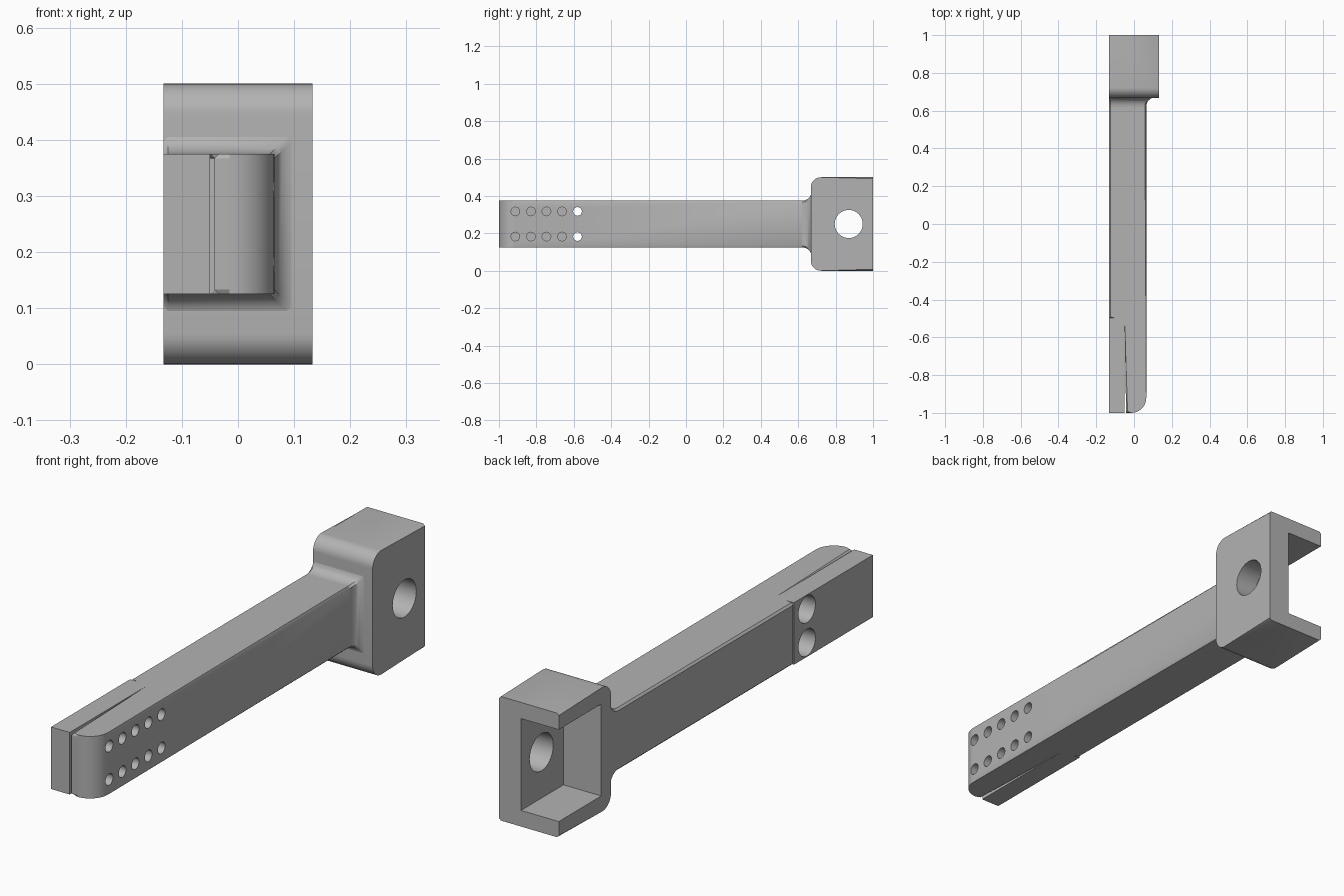
import bpy, bmesh
from math import sin, cos, pi

if "Cube" in bpy.data.objects:
    bpy.data.objects.remove(bpy.data.objects["Cube"], do_unlink=True)

# Overall dimensions
LEFT, RIGHT, HEAD_RIGHT = -0.133, 0.065, 0.133
LOW, HIGH = 0.125, 0.375
FRONT, SLOT_END, FLARE_START, HEAD_FRONT, BACK = -1.0, -0.5, 0.62, 0.667, 1.0
CHAMFER = 0.008

grey = bpy.data.materials.new("plain grey")
grey.use_nodes = True
colour = (0.45, 0.45, 0.45, 1)
grey.diffuse_color = colour
grey.node_tree.nodes["Principled BSDF"].inputs["Base Color"].default_value = colour


def finish(bm, name):
    bmesh.ops.recalc_face_normals(bm, faces=bm.faces)
    mesh = bpy.data.meshes.new(name)
    bm.to_mesh(mesh)
    bm.free()
    mesh.materials.append(grey)
    ob = bpy.data.objects.new(name, mesh)
    bpy.context.collection.objects.link(ob)
    return ob


def arc(cx, cy, r, start, steps=10):
    """Quarter circle, counter-clockwise from the start angle."""
    return [(cx + r * cos(start + pi / 2 * i / steps),
             cy + r * sin(start + pi / 2 * i / steps)) for i in range(steps + 1)]


def prism(name, points, place, low, high, keep_sharp, also=None):
    """Extrude a profile and chamfer the rims of both its caps."""
    bm = bmesh.new()
    ends = [[bm.verts.new(place(a, b, h)) for a, b in points] for h in (low, high)]
    caps = [bm.faces.new(e) for e in ends]
    n = len(points)
    for i in range(n):
        j = (i + 1) % n
        bm.faces.new((ends[0][i], ends[0][j], ends[1][j], ends[1][i]))
    rims = {e for f in caps for e in f.edges
            if not all(abs(v.co.y - keep_sharp) < 1e-4 for v in e.verts)}
    if also:
        rims |= {e for e in bm.edges if also(e)}
    bmesh.ops.bevel(bm, geom=list(rims), offset=CHAMFER, segments=1, affect='EDGES')
    return finish(bm, name)


def box(name, lo, hi):
    bm = bmesh.new()
    bmesh.ops.create_cube(bm, size=1)
    for v in bm.verts:
        v.co = [(a + b) / 2 + c * (b - a) for a, b, c in zip(lo, hi, v.co)]
    return finish(bm, name)


def rod(y, z, radius):
    """Cutter running along x."""
    bpy.ops.mesh.primitive_cylinder_add(vertices=40, radius=radius, depth=1,
                                        location=(0, y, z), rotation=(0, pi / 2, 0))
    return bpy.context.object


def cut(target, cutter):
    mod = target.modifiers.new("cut", 'BOOLEAN')
    mod.operation, mod.solver, mod.object = 'DIFFERENCE', 'EXACT', cutter
    bpy.context.view_layer.objects.active = target
    bpy.ops.object.modifier_apply(modifier=mod.name)
    bpy.data.objects.remove(cutter, do_unlink=True)


# Arm with a rounded tip beside the clamp slot
slot_right = -0.042
outline = [(slot_right, FRONT)] + arc(RIGHT - 0.08, FRONT + 0.08, 0.08, -pi / 2)
outline += [(RIGHT, FLARE_START), (LEFT, FLARE_START), (LEFT, SLOT_END), (slot_right, SLOT_END)]
arm = prism("arm", outline, lambda a, b, h: (a, b, h), LOW, HIGH, FLARE_START,
            lambda e: all(abs(v.co.x - LEFT) < 1e-4 and abs(v.co.y - SLOT_END) < 1e-4
                          for v in e.verts))

# Clamp plate with square edges
plate = box("clamp_plate", (LEFT, FRONT, LOW), (-0.05, SLOT_END + 0.003, HIGH))

# Two rows of small holes in the arm, a pair of large ones in the plate
for z in (0.183, 0.317):
    for i in range(5):
        cut(arm, rod(-0.912 + 0.083 * i, z, 0.023))
    cut(plate, rod(-0.58, z, 0.054))

# Flared joint from the arm to the head, flush on one side
bm = bmesh.new()
rings = []
radius, steps = 0.045, 8
for i in range(steps + 1):
    t = pi / 2 * i / steps
    y = FLARE_START + (HEAD_FRONT + 0.003 - FLARE_START) * sin(t)
    grow = radius * (1 - cos(t))
    x0, x1, z0, z1, c = LEFT, RIGHT + grow, LOW - grow, HIGH + grow, CHAMFER
    section = [(x0 + c, z0), (x1 - c, z0), (x1, z0 + c), (x1, z1 - c),
               (x1 - c, z1), (x0 + c, z1), (x0, z1 - c), (x0, z0 + c)]
    rings.append([bm.verts.new((x, y, z)) for x, z in section])
for a, b in zip(rings, rings[1:]):
    for i in range(8):
        j = (i + 1) % 8
        bm.faces.new((a[i], a[j], b[j], b[i]))
bm.faces.new(rings[0])
bm.faces.new(rings[-1])
flare = finish(bm, "flared_joint")

# Head: rounded block, hollowed toward the back and one side, with a cross hole
r = 0.055
side = [(BACK, 0), (BACK, 0.5)] + arc(HEAD_FRONT + r, 0.5 - r, r, pi / 2)
side += arc(HEAD_FRONT + r, r, r, pi)
head = prism("head", side, lambda a, b, h: (h, a, b), LEFT, HEAD_RIGHT, BACK)
cut(head, box("pocket", (LEFT - 0.1, 0.73, 0.065), (0.035, BACK + 0.1, 0.435)))
cut(head, rod(0.87, 0.25, 0.075))

# Smooth shading with crisp edges
bpy.ops.object.select_all(action='DESELECT')
for ob in (arm, plate, flare, head):
    ob.select_set(True)
bpy.context.view_layer.objects.active = arm
bpy.ops.object.shade_smooth_by_angle(angle=pi / 6)
